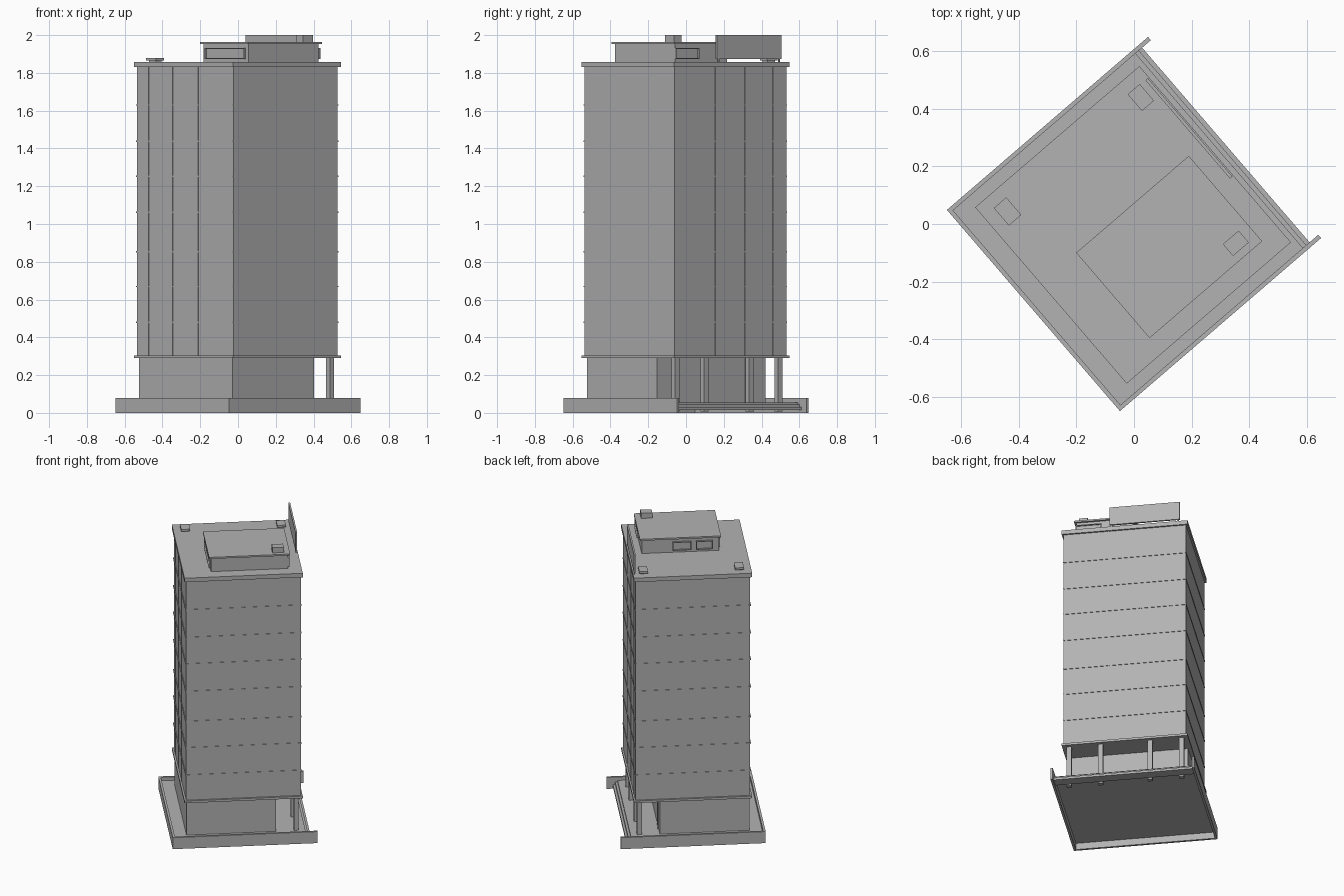
import bpy
from mathutils import Matrix, Vector
from math import radians

if "Cube" in bpy.data.objects:
    bpy.data.objects.remove(bpy.data.objects["Cube"])

ROT = Matrix.Rotation(radians(40.7), 4, 'Z')
GREY = bpy.data.materials.new("dark_grey")
GREY.diffuse_color = (0.45, 0.45, 0.45, 1)
GREY.use_nodes = True
GREY.node_tree.nodes["Principled BSDF"].inputs["Base Color"].default_value = GREY.diffuse_color


def box(name, u, v, z):
    """Box given by its (min, max) ranges in the rotated building frame."""
    c = [(r[0] + r[1]) / 2 for r in (u, v, z)]
    s = [(r[1] - r[0]) / 2 for r in (u, v, z)]
    pts = [(a * s[0], b * s[1], d * s[2]) for d in (-1, 1) for a, b in ((-1, -1), (1, -1), (1, 1), (-1, 1))]
    faces = [(3, 2, 1, 0), (4, 5, 6, 7)] + [(i, (i + 1) % 4, (i + 1) % 4 + 4, i + 4) for i in range(4)]
    me = bpy.data.meshes.new(name)
    me.from_pydata(pts, [], faces)
    me.materials.append(GREY)
    ob = bpy.data.objects.new(name, me)
    ob.matrix_world = Matrix.Translation(ROT @ Vector(c)) @ ROT
    bpy.context.collection.objects.link(ob)
    return ob


def mid(c, w):
    return (c - w / 2, c + w / 2)


def frame(name, axis, at, a, z, out):
    """Window frame of four bars plus a pane, on a wall facing along axis."""
    t = 0.005
    def put(n, ar, zr, depth):
        d = tuple(sorted((at, at + out * depth)))
        box(n, d if axis == 'u' else ar, ar if axis == 'u' else d, zr)
    put(name + "_pane", a, z, 0.002)
    put(name + "_sill", a, (z[0], z[0] + t), 0.011)
    put(name + "_head", a, (z[1] - t, z[1]), 0.011)
    put(name + "_jamb_a", (a[0], a[0] + t), z, 0.011)
    put(name + "_jamb_b", (a[1] - t, a[1]), z, 0.011)


# Plaza: thin raised floor, entrance steps, low walls on three sides
box("plaza_floor", (-0.445, 0.39), (-0.445, 0.445), (0.045, 0.056))
box("step_middle", (0.35, 0.405), (-0.445, 0.445), (0.03, 0.045))
box("step_lower", (0.35, 0.42), (-0.445, 0.445), (0.015, 0.03))
box("plaza_wall_back", (-0.46, -0.445), (-0.46, 0.46), (0, 0.08))
for s in (-1, 1):
    box("plaza_wall_side", (-0.46, 0.46), tuple(sorted((s * 0.445, s * 0.46))), (0, 0.08))

# Ground floor block, entrance details and columns
box("lobby", (-0.365, 0.204), (-0.379, 0.379), (0.05, 0.295))
for v in (-0.27, 0.24):
    box("lobby_mullion", (0.2, 0.209), mid(v, 0.008), (0.055, 0.29))
box("lobby_door", (0.2, 0.21), (0.285, 0.305), (0.055, 0.24))
for v in (-0.36, -0.158, 0.158, 0.36):
    box("column", mid(0.333, 0.03), mid(v, 0.032), (0.007, 0.295))

# Tower with ledge below and roof slab above
SLAB_U, SLAB_V = (-0.38, 0.371), (-0.403, 0.403)
box("ledge", SLAB_U, SLAB_V, (0.29, 0.305))
box("tower", (-0.368, 0.36), (-0.391, 0.391), (0.3, 1.835))
box("roof_slab", SLAB_U, SLAB_V, (1.83, 1.858))

# Floor bands and facade mullions
for z in (0.479, 0.669, 0.853, 1.062, 1.253, 1.438, 1.63):
    box("floor_band", (-0.373, 0.3635), (-0.3935, 0.3935), mid(z, 0.007))
for v in (-0.104, 0.102, 0.297):
    box("mullion", (-0.371, 0.3625), mid(v, 0.006), (0.305, 1.83))
box("side_mullion", mid(-0.01, 0.006), (-0.393, 0.393), (0.305, 1.83))

# Penthouse with windows
box("penthouse", (-0.204, 0.285), (-0.322, 0.042), (1.855, 1.955))
box("penthouse_roof", (-0.217, 0.298), (-0.335, 0.055), (1.953, 1.964))
WZ = (1.873, 1.932)
frame("window_back", 'u', -0.204, (-0.3, 0.022), WZ, -1)
frame("window_front", 'u', 0.285, (-0.325, -0.16), WZ, 1)
frame("window_side_a", 'v', 0.042, (-0.03, 0.09), WZ, 1)
frame("window_side_b", 'v', 0.042, (-0.167, -0.058), WZ, 1)

# Roof panel on short posts
box("roof_panel", (0.355, 0.366), (-0.098, 0.352), (1.874, 2.0))
for v in (-0.085, 0.34):
    box("panel_post", (0.357, 0.364), mid(v, 0.01), (1.855, 1.88))

# Roof vents: caps on narrower stems, and a plain box on the penthouse
for u, v, su, sv, z in ((0.304, 0.317, 0.055, 0.076, 1.855),
                        (-0.304, 0.319, 0.057, 0.08, 1.855)):
    box("vent_stem", mid(u, su * 0.7), mid(v, sv * 0.7), (z, z + 0.012))
    box("vent_cap", mid(u, su), mid(v, sv), (z + 0.01, z + 0.024))
box("penthouse_vent", mid(0.224, 0.072), mid(-0.281, 0.054), (1.96, 2.0))
